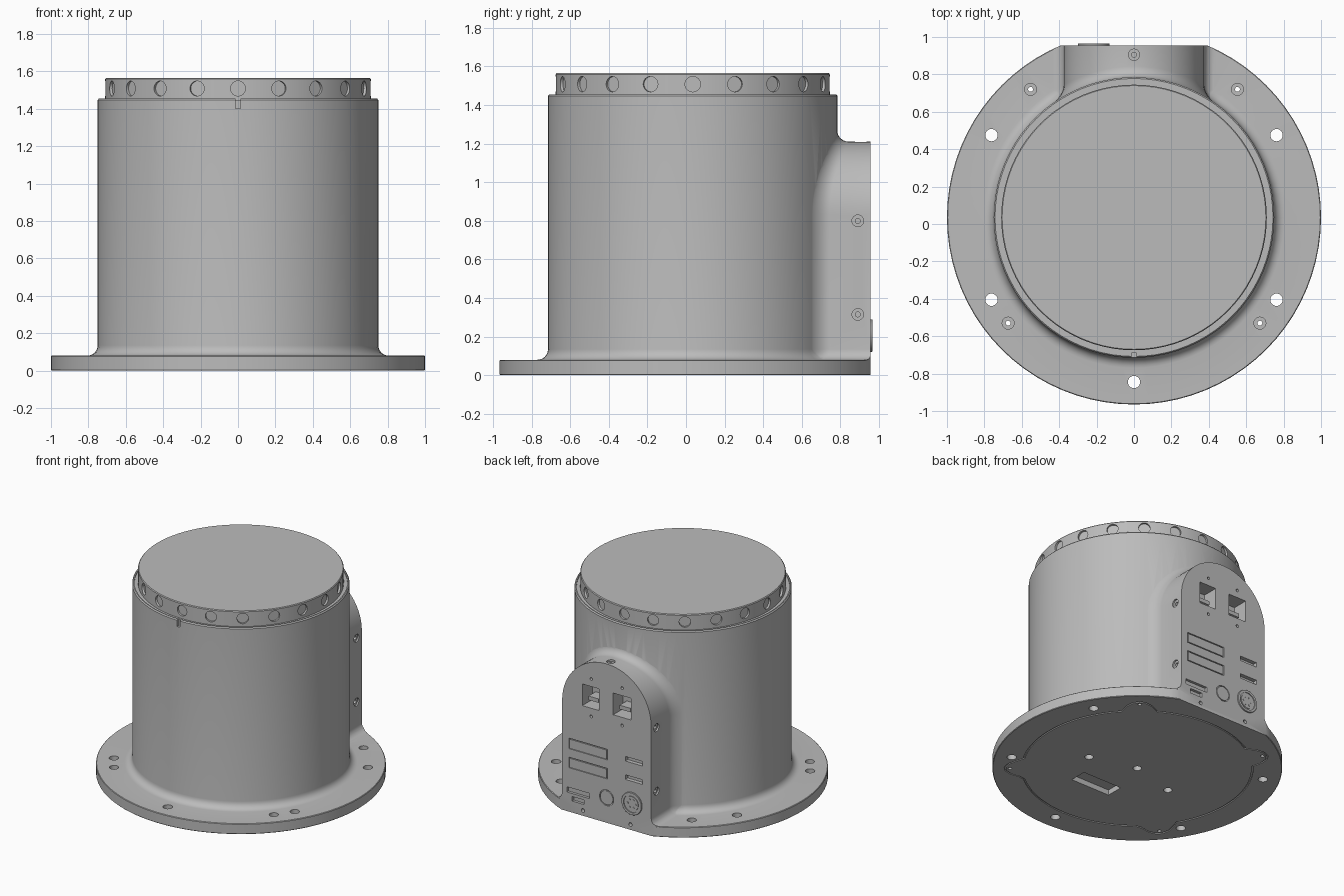
import bpy, bmesh, math
from mathutils import Matrix, Vector

if "Cube" in bpy.data.objects:
    bpy.data.objects.remove(bpy.data.objects["Cube"])

CY = 0.035       # y of the main axis
BACK = 0.955     # flat rear panel
SEG = 80
BODY_R = 0.75

grey = bpy.data.materials.new("plain grey")
grey.diffuse_color = (0.5, 0.5, 0.5, 1)
grey.use_nodes = True
grey.node_tree.nodes["Principled BSDF"].inputs["Base Color"].default_value = (0.5, 0.5, 0.5, 1)


def loft(bm, rings, caps=True, cyclic=False):
    """Skin equal-length closed rings of points."""
    rows = [[bm.verts.new(p) for p in ring] for ring in rings]
    pairs = list(zip(rows, rows[1:])) + ([(rows[-1], rows[0])] if cyclic else [])
    for a, b in pairs:
        for i in range(len(a)):
            j = (i + 1) % len(a)
            bm.faces.new((a[i], a[j], b[j], b[i]))
    if caps:
        bm.faces.new(rows[0])
        bm.faces.new(rows[-1])


def lathe(bm, profile, pos, direction=(0, 0, 1), seg=SEG):
    """Turn (radius, distance) points around an axis."""
    m = Matrix.Translation(pos) @ Vector(direction).to_track_quat('Z', 'Y').to_matrix().to_4x4()
    turn = [i * math.tau / seg for i in range(seg)]
    loft(bm, [[m @ Vector((r * math.cos(a), r * math.sin(a), t)) for a in turn] for r, t in profile])


def box(bm, centre, size):
    m = Matrix.Translation(centre) @ Matrix.Diagonal((*size, 1))
    bmesh.ops.create_cube(bm, size=1, matrix=m)


def hole(bm, pos, direction, r, depth, pilot=0, pilot_depth=0):
    """Cutter for a round hole, with an optional narrower pilot."""
    prof = [(r, -0.02), (r, depth)]
    if pilot:
        prof += [(pilot, depth), (pilot, pilot_depth)]
    lathe(bm, prof, pos, direction, 24)


def make(name, bm):
    bmesh.ops.recalc_face_normals(bm, faces=bm.faces)
    me = bpy.data.meshes.new(name)
    bm.to_mesh(me)
    bm.free()
    me.materials.append(grey)
    ob = bpy.data.objects.new(name, me)
    bpy.context.scene.collection.objects.link(ob)
    return ob


def smooth(ob):
    bpy.ops.object.select_all(action='DESELECT')
    ob.select_set(True)
    bpy.context.view_layer.objects.active = ob
    bpy.ops.object.shade_smooth_by_angle(angle=math.radians(30))


def combine(ob, other, operation):
    mod = ob.modifiers.new(operation.lower(), 'BOOLEAN')
    mod.operation, mod.object, mod.solver = operation, other, 'EXACT'
    bpy.context.view_layer.objects.active = ob
    bpy.ops.object.modifier_apply(modifier=mod.name)
    bpy.data.objects.remove(other)


# Flanged drum with stepped cap ring
FOOT = 0.055
profile = [(0.996, 0), (1, 0.004), (1, 0.076), (0.996, 0.08)]
for i in range(7):
    a = i / 6 * math.pi / 2
    profile.append((BODY_R + FOOT * (1 - math.sin(a)), 0.08 + FOOT * (1 - math.cos(a))))
profile += [(BODY_R, 1.447), (0.743, 1.455), (0.735, 1.455), (0.735, 1.447), (0.71, 1.447),
            (0.71, 1.559), (0.705, 1.565)]
bm = bmesh.new()
lathe(bm, profile, (0, CY, 0))
housing = make("housing", bm)

# Arched connector housing, flared into the drum and the flange
HALF, ARCH_Z, FILLET = 0.375, 0.835, 0.06
side = [(HALF + FOOT, 0.03, 1, 0)]
for i in range(7):
    a = i / 6 * math.pi / 2
    side.append((HALF + FOOT * (1 - math.sin(a)), 0.08 + FOOT * (1 - math.cos(a)), 1, 0))
for i in range(16):
    a = i / 16 * math.pi / 2
    c, s = math.cos(a), math.sin(a)
    side.append((HALF * c, ARCH_Z + HALF * s, c, s))
outline = side + [(0, ARCH_Z + HALF, 0, 1)] + [(-x, z, -nx, nz) for x, z, nx, nz in reversed(side)]


def section(offset, y=None):
    ring = []
    for x, z, nx, nz in outline:
        px, pz = x + nx * offset, z + nz * offset
        depth = y
        if y is None:
            k = FILLET - offset
            rise = FILLET - math.sqrt(max(0, FILLET ** 2 - k * k))
            depth = CY + math.sqrt(BODY_R ** 2 - px * px) + rise - 0.002
        ring.append((px, depth, pz))
    return ring


steps = [FILLET * (1 - math.cos(i / 6 * math.pi / 2)) for i in range(7)]
bm = bmesh.new()
loft(bm, [section(0, 1.02)] + [section(d) for d in steps] + [section(0, 0.3)])
rear = make("rear_housing", bm)
bm = bmesh.new()
lathe(bm, [(0.9995, -0.1), (0.9995, 2)], (0, CY, 0))
combine(rear, make("trim_cylinder", bm), 'INTERSECT')
combine(housing, rear, 'UNION')

# Flat rear face
bm = bmesh.new()
box(bm, (0, BACK + 0.2, 0.7), (3, 0.4, 2))
combine(housing, make("rear_trim", bm), 'DIFFERENCE')

# Holes and recesses
cut = bmesh.new()
down, inward, up = (0, 0, -1), (0, -1, 0), (0, 0, 1)
for deg in (30, 150, 210, 270, 330):
    a = math.radians(deg)
    hole(cut, (0.88 * math.cos(a), CY + 0.88 * math.sin(a), 0.08), down, 0.033, 0.12)
for s in (1, -1):
    for x, y in ((0.553, 0.72), (0.673, -0.53)):
        hole(cut, (s * x, y, 0.08), down, 0.032, 0.03, 0.013, 0.12)
    for z in (0.8, 0.315):
        hole(cut, (s * HALF, 0.89, z), (-s, 0, 0), 0.03, 0.012, 0.013, 0.04)
    hole(cut, (s * 0.2, BACK, 0.04), inward, 0.014, 0.03)
    for z in (1.06, 0.775):
        hole(cut, (s * 0.13, BACK, z), inward, 0.011, 0.03)
    hole(cut, (s * 0.355, -0.06, 0), up, 0.03, 0.04)
hole(cut, (0, 0.905, ARCH_Z + HALF), down, 0.03, 0.015, 0.013, 0.06)
hole(cut, (0, CY, 0), up, 0.03, 0.04)
for i in range(20):
    a = i * math.tau / 20 - math.pi / 2
    c, s = math.cos(a), math.sin(a)
    hole(cut, (0.71 * c, CY + 0.71 * s, 1.508), (-c, -s, 0), 0.04, 0.016)
box(cut, (0, CY - BODY_R, 1.44), (0.025, 0.05, 0.08))      # index notch
box(cut, (0.08, -0.31, 0), (0.33, 0.13, 0.08))             # underside pocket

# Rear sockets, slots and cover plate seats
strips = [(0.155, 0.52, 0.325, 0.08), (0.155, 0.375, 0.325, 0.08)]
sockets = [(0.135, 0.92, 0.14, 0.165, 0.12), (-0.13, 0.92, 0.15, 0.165, 0.12),
           (-0.23, 0.53, 0.145, 0.035, 0.03), (-0.23, 0.39, 0.145, 0.035, 0.03),
           (0.24, 0.165, 0.19, 0.04, 0.02), (0.24, 0.105, 0.1, 0.035, 0.02)]
for x, z, w, h, d in sockets + [(*strip, 0.008) for strip in strips]:
    box(cut, (x, BACK, z), (w, 2 * d, h))
hole(cut, (0, BACK, 0.19), inward, 0.06, 0.008)

# Lobed seam around the base cover
lobes = [51, 129, 220, 320]


def seam(scale, z):
    ring = []
    for i in range(120):
        deg = i * 3
        gap = min(abs(deg - k) for k in lobes)
        r = scale * (0.8 + 0.12 * max(0, 1 - (gap / 9) ** 2))
        a = math.radians(deg)
        ring.append((r * math.cos(a), min(CY + r * math.sin(a), 0.9 * scale), z))
    return ring


loft(cut, [seam(1, -0.01), seam(1, 0.008), seam(0.986, 0.008), seam(0.986, -0.01)], False, True)
combine(housing, make("detail_cutters", cut), 'DIFFERENCE')
smooth(housing)

# Cover plates seated in their recesses
for n, (x, z, w, h) in enumerate(strips):
    bm = bmesh.new()
    box(bm, (x, BACK - 0.0045, z), (w - 0.014, 0.008, h - 0.014))
    make(f"cover_strip_{n + 1}", bm)
bm = bmesh.new()
lathe(bm, [(0.053, -0.0005), (0.053, 0.009)], (0, BACK, 0.19), inward, 32)
smooth(make("round_cover", bm))

# Contact tongues inside the two large sockets
for n, (x, z, w, h, d) in enumerate(sockets[:2]):
    bm = bmesh.new()
    box(bm, (x, BACK - 0.08, z - 0.03), (w * 0.6, 0.09, 0.03))
    make(f"socket_tongue_{n + 1}", bm)

# Raised round connector with pins
bm = bmesh.new()
lathe(bm, [(0.085, 0.005), (0.085, -0.008), (0.083, -0.01), (0.066, -0.01), (0.066, -0.003),
           (0.055, -0.003), (0.055, -0.007)], (-0.215, BACK, 0.205), inward, 40)
for i in range(6):
    a = i * math.tau / 6
    lathe(bm, [(0.007, 0), (0.007, -0.01)],
          (-0.215 + 0.033 * math.cos(a), BACK, 0.205 + 0.033 * math.sin(a)), inward, 10)
smooth(make("round_connector", bm))
